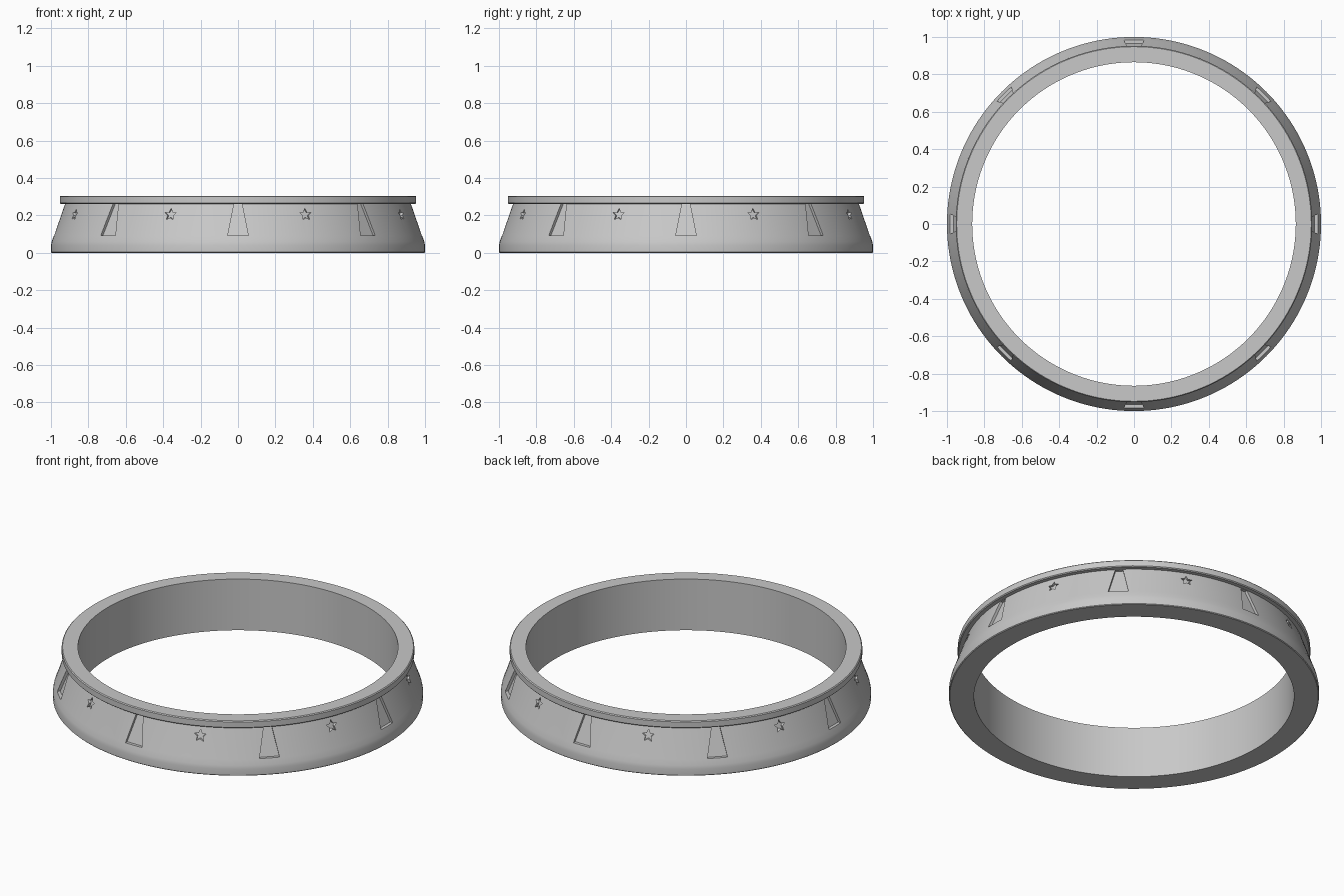
import bpy, bmesh, math
from mathutils import Matrix

cube = bpy.data.objects.get("Cube")
if cube:
    bpy.data.objects.remove(cube)

grey = bpy.data.materials.new("plain_grey")
grey.use_nodes = True
COLOUR = (0.58, 0.58, 0.58, 1)
grey.diffuse_color = COLOUR
grey.node_tree.nodes["Principled BSDF"].inputs["Base Color"].default_value = COLOUR


def wall_radius(z):
    """Outer radius of the tapered wall at height z."""
    return 0.985 - 0.35 * (z - 0.09)


def finish(bm, name):
    bmesh.ops.recalc_face_normals(bm, faces=bm.faces)
    mesh = bpy.data.meshes.new(name)
    bm.to_mesh(mesh)
    bm.free()
    mesh.materials.append(grey)
    obj = bpy.data.objects.new(name, mesh)
    bpy.context.collection.objects.link(obj)
    return obj


def add_prism(bm, outline, depth, angle):
    """Closed prism that follows the wall taper, turned about z."""
    turn = Matrix.Rotation(angle, 3, 'Z')
    rings = [[bm.verts.new(turn @ Matrix.Identity(3).col[0] * x
                           - turn.col[1] * (wall_radius(z) + offset)
                           + Matrix.Identity(3).col[2] * z) for x, z in outline]
             for offset in (-depth, 0.02)]
    inner, outer = rings
    bm.faces.new(inner)
    bm.faces.new(outer)
    count = len(outline)
    for i in range(count):
        j = (i + 1) % count
        bm.faces.new((inner[i], inner[j], outer[j], outer[i]))


# Ring body: flared foot, tapered wall and overhanging rim, turned on a lathe
profile = [(0.865, 0), (0.996, 0), (1, 0.004), (1, 0.04), (0.996, 0.06),
           (0.985, 0.09), (wall_radius(0.262), 0.262), (0.948, 0.262),
           (0.953, 0.267), (0.953, 0.3), (0.948, 0.305), (0.865, 0.305)]
bm = bmesh.new()
verts = [bm.verts.new((r, 0, z)) for r, z in profile]
edges = [bm.edges.new((verts[i - 1], verts[i])) for i in range(len(verts))]
bmesh.ops.spin(bm, geom=verts + edges, cent=(0, 0, 0), axis=(0, 0, 1),
               angle=math.tau, steps=160, use_merge=True)
bmesh.ops.remove_doubles(bm, verts=bm.verts, dist=0.0001)
ring = finish(bm, "ring_body")

# Cutters: tapered slots and stars alternating around the wall
slot = [(-0.055, 0.093), (0.055, 0.093), (0.021, 0.26), (-0.021, 0.26)]
star = []
for k in range(10):
    a = math.pi / 2 + k * math.pi / 5
    size = 0.016 if k % 2 else 0.034
    star.append((size * math.cos(a), 0.204 + size * math.sin(a)))
bm = bmesh.new()
for i in range(8):
    add_prism(bm, slot, 0.018, i * math.pi / 4)
    add_prism(bm, star, 0.016, (i + 0.5) * math.pi / 4)
cutter = finish(bm, "recess_cutter")
cutter.hide_render = True

# Cut the recesses into the wall
cut = ring.modifiers.new("recesses", 'BOOLEAN')
cut.operation = 'DIFFERENCE'
cut.solver = 'EXACT'
cut.object = cutter
bpy.ops.object.select_all(action='DESELECT')
ring.select_set(True)
bpy.context.view_layer.objects.active = ring
bpy.ops.object.modifier_apply(modifier=cut.name)
bpy.data.objects.remove(cutter)
bpy.ops.object.shade_smooth_by_angle(angle=math.radians(30))
